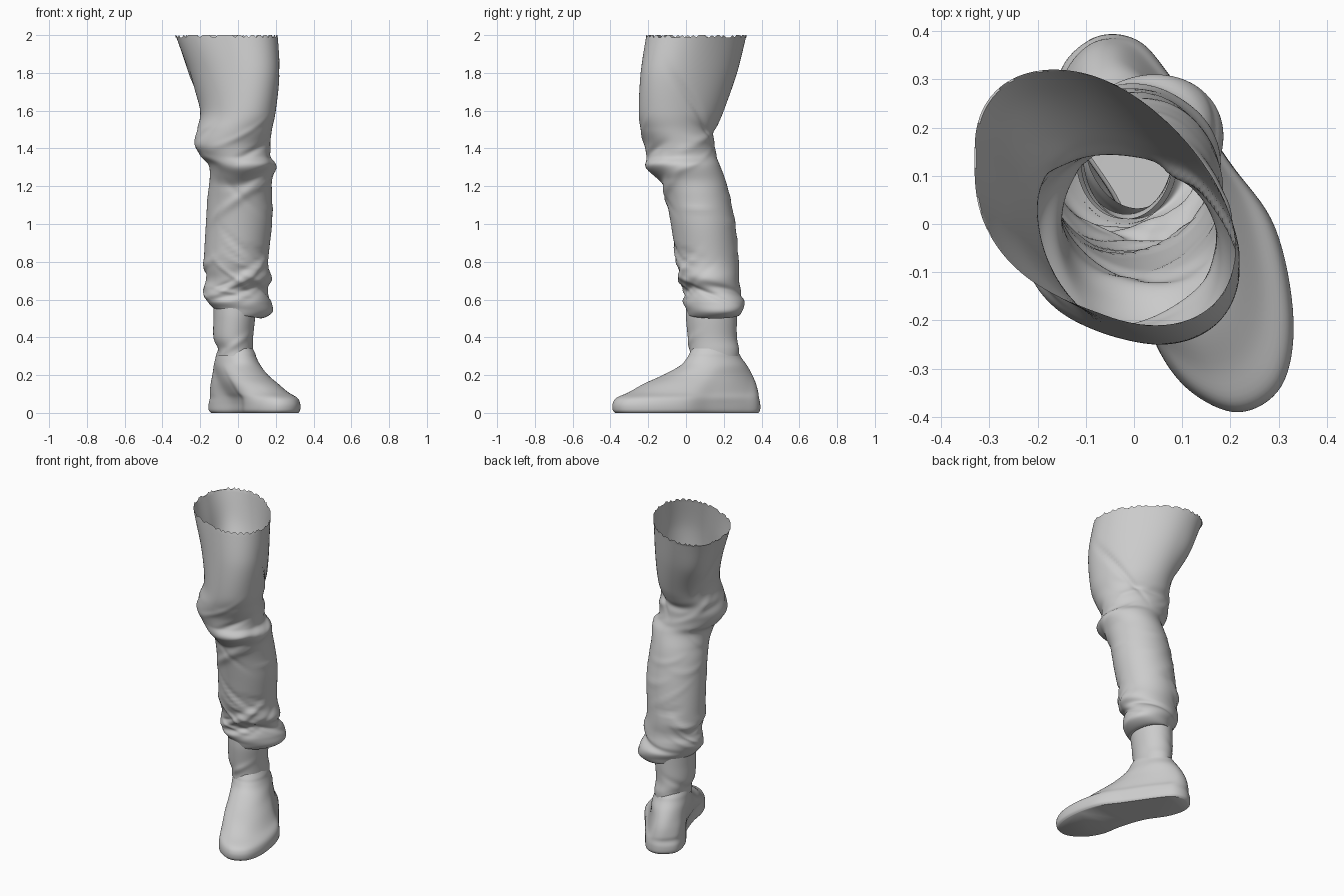
import bpy
import bmesh
import math
import random
from mathutils import Vector

random.seed(4)
SIDES = 112

if "Cube" in bpy.data.objects:
    bpy.data.objects.remove(bpy.data.objects["Cube"], do_unlink=True)

cloth_grey = bpy.data.materials.new("plain_grey")
cloth_grey.use_nodes = True
GREY = (0.6, 0.6, 0.6, 1.0)
cloth_grey.diffuse_color = GREY
cloth_grey.node_tree.nodes["Principled BSDF"].inputs["Base Color"].default_value = GREY


def catmull(p0, p1, p2, p3, t):
    return [0.5 * (2 * b + (c - a) * t + (2 * a - 5 * b + 4 * c - d) * t * t
                   + (3 * b - a - 3 * c + d) * t ** 3)
            for a, b, c, d in zip(p0, p1, p2, p3)]


def smooth_rows(keys, steps, closed=False):
    """Smoothly interpolate between key rows."""
    count = len(keys)

    def key(i):
        return keys[i % count] if closed else keys[max(0, min(count - 1, i))]

    rows = []
    for i in range(count if closed else count - 1):
        for s in range(steps):
            rows.append(catmull(key(i - 1), key(i), key(i + 1), key(i + 2), s / steps))
    if not closed:
        rows.append(list(keys[-1]))
    return rows


def loft(name, rings, close_bottom=False):
    """Skin a stack of rings, listed from bottom to top, into one object."""
    bm = bmesh.new()
    grid = [[bm.verts.new(p) for p in ring] for ring in rings]
    for low, high in zip(grid, grid[1:]):
        for j in range(len(low)):
            k = (j + 1) % len(low)
            bm.faces.new((low[j], low[k], high[k], high[j]))
    if close_bottom:
        bm.faces.new(list(reversed(grid[0])))
    mesh = bpy.data.meshes.new(name)
    bm.to_mesh(mesh)
    bm.free()
    obj = bpy.data.objects.new(name, mesh)
    bpy.context.collection.objects.link(obj)
    mesh.materials.append(cloth_grey)
    bpy.ops.object.select_all(action="DESELECT")
    obj.select_set(True)
    bpy.context.view_layer.objects.active = obj
    bpy.ops.object.shade_smooth_by_angle(angle=math.radians(50))


def fold_offset(folds, angle, z):
    """Sum of raised or sunken fabric folds at a point on the tube."""
    total = 0.0
    for centre, height, slope, sag, width, depth, spread in folds:
        d = (angle - math.radians(centre) + math.pi) % (2 * math.pi) - math.pi
        if abs(d) > spread:
            continue
        fade = math.cos(d / spread * math.pi / 2) ** 2
        line = height + slope * d + sag * d * d
        total += depth * fade * math.exp(-((z - line) / width) ** 2)
    return total


def tube_rings(rows, folds, cuff_drop=0.0, ragged=0.0):
    """Rings from rows of z, x range, y range and diagonal skew."""
    rings = []
    for n, (z, x0, x1, y0, y1, skew) in enumerate(rows):
        ring = []
        for j in range(SIDES):
            a = 2 * math.pi * j / SIDES
            r = fold_offset(folds, a, z)
            x = (x0 + x1) / 2 + ((x1 - x0) / 2 + r) * math.cos(a)
            y = (y0 + y1) / 2 + ((y1 - y0) / 2 + r) * math.sin(a - skew)
            lift = cuff_drop * (1 - math.cos(a)) * max(0, min(1, (0.7 - z) * 5))
            if ragged and n == len(rows) - 1:
                lift -= random.choice((0, ragged))
            ring.append(Vector((x, y, z + lift)))
        rings.append(ring)
    return rings


# Trouser leg: rows of z, x min, x max, y min, y max, skew
trouser_keys = [
    (0.53, -0.12, 0.08, 0.01, 0.26, 0),
    (0.50, -0.11, 0.12, 0.01, 0.28, -0.1),
    (0.53, -0.14, 0.18, 0.0, 0.30, -0.2),
    (0.58, -0.17, 0.18, -0.02, 0.31, -0.2),
    (0.65, -0.18, 0.16, -0.01, 0.29, -0.1),
    (0.71, -0.17, 0.18, -0.03, 0.28, 0),
    (0.80, -0.18, 0.16, -0.05, 0.28, 0),
    (1.0, -0.17, 0.18, -0.08, 0.26, 0),
    (1.15, -0.16, 0.18, -0.11, 0.23, 0),
    (1.23, -0.15, 0.18, -0.15, 0.21, 0),
    (1.31, -0.155, 0.2, -0.21, 0.18, 0),
    (1.36, -0.20, 0.17, -0.21, 0.16, 0),
    (1.42, -0.23, 0.17, -0.22, 0.15, 0),
    (1.5, -0.22, 0.18, -0.24, 0.16, 0.15),
    (1.6, -0.20, 0.20, -0.25, 0.20, 0.27),
    (1.8, -0.26, 0.22, -0.24, 0.27, 0.4),
    (2.0, -0.33, 0.21, -0.21, 0.32, 0.4),
]

# Main folds: angle, height, slope, sag, width, depth, spread
folds = [
    (-90, 1.29, 0.0, 0.06, 0.03, 0.01, 1.6),
    (-80, 1.22, 0.05, 0.05, 0.03, -0.014, 1.5),
    (-100, 1.12, 0.12, 0.0, 0.03, 0.01, 1.2),
    (-60, 1.38, 0.08, 0.0, 0.02, -0.01, 1.0),
    (35, 1.62, -0.3, 0.0, 0.03, -0.014, 0.9),
    (50, 1.95, 0.0, 0.0, 0.25, -0.01, 0.9),
    (225, 2.0, 0.0, 0.0, 0.25, 0.035, 0.8),
    (150, 1.8, 0.0, 0.0, 0.12, 0.01, 0.7),
    (90, 1.48, 0.0, 0.05, 0.025, -0.012, 1.4),
    (100, 1.40, 0.06, 0.0, 0.03, 0.005, 1.3),
    (170, 1.7, 0.25, 0.0, 0.04, -0.008, 0.9),
    (-90, 0.62, 0.06, 0.02, 0.02, -0.012, 2.2),
    (60, 0.63, -0.04, 0.0, 0.02, -0.012, 2.0),
    (-70, 0.74, 0.1, 0.0, 0.025, 0.012, 1.4),
]


# Smaller gathered wrinkles at the knee and above the cuff
def add_wrinkles(count, low, high, depth):
    for i in range(count):
        folds.append((random.uniform(-180, 180), random.uniform(low, high),
                      random.uniform(-0.14, 0.14), random.uniform(0, 0.06),
                      random.uniform(0.014, 0.026),
                      random.choice((-1, 1)) * depth, random.uniform(0.6, 1.3)))


add_wrinkles(20, 0.6, 0.86, 0.007)
add_wrinkles(12, 1.2, 1.5, 0.005)
add_wrinkles(6, 0.9, 1.15, 0.004)

loft("trouser_leg", tube_rings(smooth_rows(trouser_keys, 10), folds,
                               cuff_drop=0.02, ragged=0.012))

# Sock
sock_keys = [
    (0.3, -0.11, 0.08, 0.02, 0.28, 0),
    (0.34, -0.11, 0.08, 0.02, 0.28, 0),
    (0.4, -0.13, 0.08, 0.01, 0.27, 0),
    (0.5, -0.13, 0.09, 0.0, 0.27, 0),
    (0.56, -0.13, 0.09, 0.0, 0.27, 0),
]
sock_folds = [
    (-90, 0.36, 0.06, 0, 0.02, 0.006, 1.5),
    (150, 0.38, -0.06, 0, 0.02, -0.006, 1.5),
]
loft("sock", tube_rings(smooth_rows(sock_keys, 8), sock_folds))

# Shoe: sole outline as distance along and across the foot
sole = [(-0.415, -0.01), (-0.37, -0.1), (-0.25, -0.12), (-0.08, -0.085),
        (0.08, -0.09), (0.21, -0.11), (0.33, -0.08), (0.41, 0.0),
        (0.39, 0.1), (0.27, 0.17), (0.08, 0.2), (-0.08, 0.16),
        (-0.28, 0.11), (-0.38, 0.07)]
outline = smooth_rows(sole, 8, closed=True)
along = Vector((0.349, -0.937, 0))
across = Vector((0.937, 0.349, 0))
foot_centre = Vector((0.075, 0, 0))

# Shoe rows: z, heel, toe, inner side, outer side, roundness
shoe_keys = [
    (0.0, -0.405, 0.405, -0.115, 0.19, 0),
    (0.015, -0.416, 0.418, -0.125, 0.2, 0),
    (0.05, -0.416, 0.418, -0.125, 0.2, 0),
    (0.08, -0.41, 0.395, -0.125, 0.19, 0.1),
    (0.11, -0.41, 0.32, -0.13, 0.16, 0.25),
    (0.155, -0.40, 0.23, -0.135, 0.13, 0.5),
    (0.2, -0.38, 0.12, -0.135, 0.105, 0.75),
    (0.25, -0.35, 0.02, -0.135, 0.09, 0.95),
    (0.29, -0.32, -0.02, -0.13, 0.075, 1),
    (0.315, -0.305, -0.035, -0.125, 0.068, 1),
    (0.34, -0.285, -0.05, -0.115, 0.055, 1),
]
shoe_rings = []
for z, heel, toe, inner, outer, roundness in smooth_rows(shoe_keys, 5):
    ring = []
    for u, v in outline:
        su, sv = u / 0.415, (v - 0.04) / 0.16
        a = math.atan2(sv, su)
        su += (math.cos(a) - su) * roundness
        sv += (math.sin(a) - sv) * roundness
        point = foot_centre + along * ((heel + toe) / 2 + su * (toe - heel) / 2)
        point += across * ((inner + outer) / 2 + sv * (outer - inner) / 2)
        ring.append(point + Vector((0, 0, z)))
    shoe_rings.append(ring)
loft("shoe", shoe_rings, close_bottom=True)
